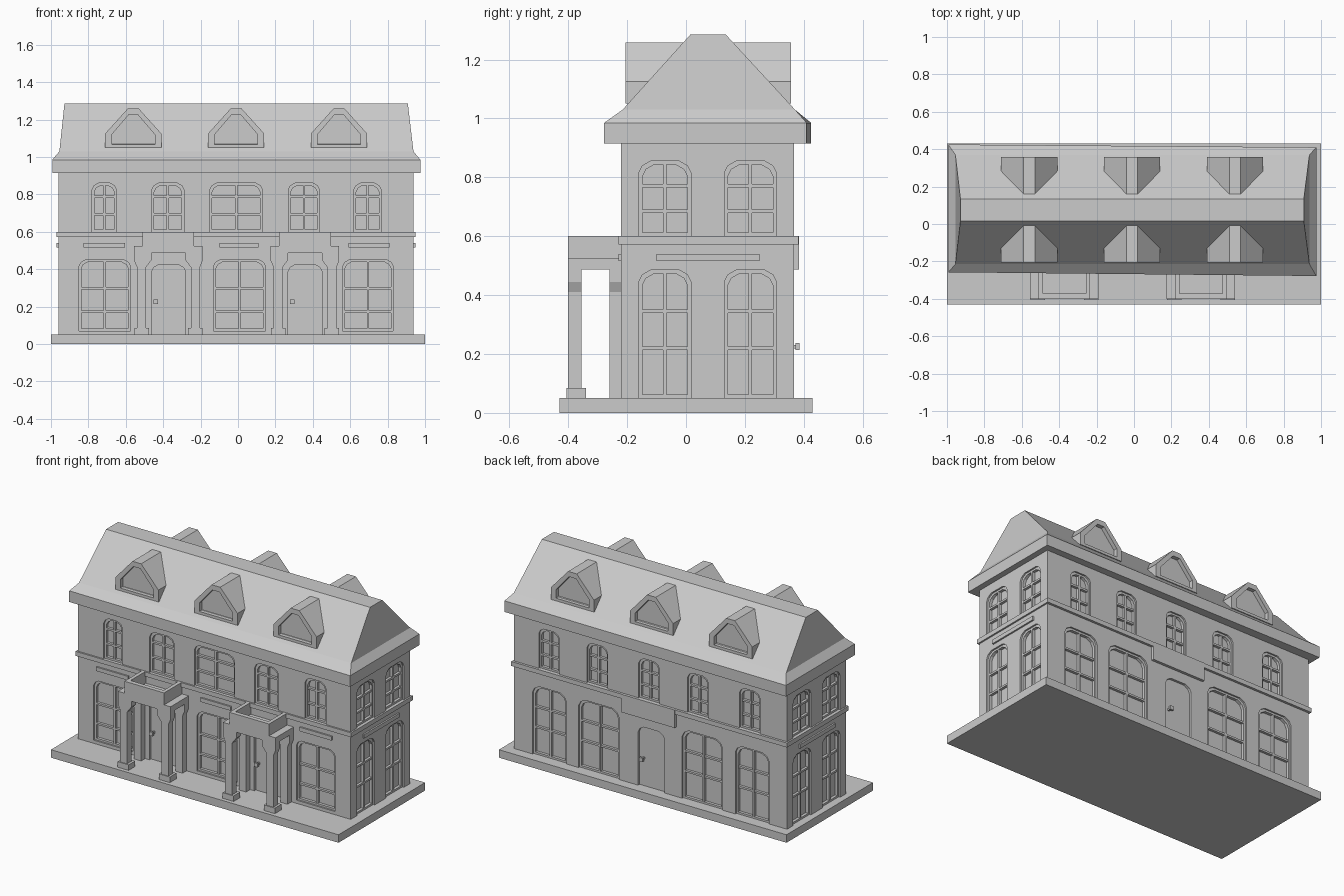
import bpy, bmesh

if "Cube" in bpy.data.objects:
    bpy.data.objects.remove(bpy.data.objects["Cube"])

def finish(name, bm):
    bmesh.ops.recalc_face_normals(bm, faces=bm.faces[:])
    me = bpy.data.meshes.new(name)
    bm.to_mesh(me)
    bm.free()
    ob = bpy.data.objects.new(name, me)
    bpy.context.collection.objects.link(ob)
    return ob

def loft(bm, rings, cap_start=True, cap_end=True):
    vs = [[bm.verts.new(p) for p in r] for r in rings]
    n = len(vs[0])
    for a, b in zip(vs, vs[1:]):
        for i in range(n):
            j = (i + 1) % n
            bm.faces.new((a[i], a[j], b[j], b[i]))
    if cap_start:
        bm.faces.new(vs[0])
    if cap_end:
        bm.faces.new(vs[-1])

def add_box(bm, x0, x1, y0, y1, z0, z1):
    loft(bm, [[(x0, y0, z), (x1, y0, z), (x1, y1, z), (x0, y1, z)] for z in (z0, z1)])

def box(name, *dims):
    bm = bmesh.new()
    add_box(bm, *dims)
    return finish(name, bm)

# wall frames: u along the wall, v up, d outward
XL, XR, YF, YB = -0.96, 0.938, -0.22, 0.367
WALL = {
    'front': lambda u, v, d: (u, YF - d, v),
    'back': lambda u, v, d: (u, YB + d, v),
    'right': lambda u, v, d: (XR + d, u, v),
    'left': lambda u, v, d: (XL - d, u, v),
}

def prism(bm, pts, d0, d1, wall):
    loft(bm, [[WALL[wall](u, v, d) for u, v in pts] for d in (d0, d1)])

def rect(u0, u1, v0, v1):
    return [(u0, v0), (u1, v0), (u1, v1), (u0, v1)]

def arch(u0, u1, v0, v1, c):
    return [(u0, v0), (u1, v0), (u1, v1 - c), (u1 - .3 * c, v1 - .4 * c), (u1 - c, v1),
            (u0 + c, v1), (u0 + .3 * c, v1 - .4 * c), (u0, v1 - c)]

# window lists: wall, u0, u1, v0, v1, chamfer, row fractions
wins = []
for u0, u1 in ((-.85, -.575), (-.13, .147), (.56, .83)):
    wins.append(('front', u0, u1, .07, .45, .035, (.27, .6)))
for u0, u1 in ((-.78, -.65), (-.46, -.29), (-.15, .13), (.27, .435), (.62, .765)):
    wins.append(('front', u0, u1, .6, .86, .035, (.36, .72)))
for w in ('left', 'right'):
    for u0, u1 in ((-.16, .017), (.13, .307)):
        wins.append((w, u0, u1, .05, .485, .04, (.39, .68)))
        wins.append((w, u0, u1, .6, .855, .04, (.33, .67)))
for u0, u1 in ((-.835, -.6), (-.51, -.23), (.21, .49), (.575, .81)):
    wins.append(('back', u0, u1, .05, .485, .045, (.39, .68)))
for c in (-.7, -.34, 0, .36, .695):
    wins.append(('back', c - .072, c + .072, .6, .855, .035, (.33, .67)))
doors = [('front', -.462, -.28), ('front', .267, .45), ('back', -.108, .077)]

# walls with recessed windows and doors
DEPTH = .028
walls = box('walls', XL, XR, YF, YB, .03, .95)
bm = bmesh.new()
for w, u0, u1, v0, v1, c, rows in wins:
    prism(bm, arch(u0, u1, v0, v1, c), -DEPTH, .05, w)
for w, u0, u1 in doors:
    prism(bm, arch(u0, u1, .05, .425, .04), -.015, .05, w)
cutter = finish('opening_cutter', bm)
cutter.hide_render = True
mod = walls.modifiers.new('openings', 'BOOLEAN')
mod.operation = 'DIFFERENCE'
mod.solver = 'EXACT'
mod.object = cutter
bpy.context.view_layer.objects.active = walls
bpy.ops.object.modifier_apply(modifier=mod.name)
bpy.data.objects.remove(cutter)

# window frames and glazing bars
bm = bmesh.new()
F, B = .012, .006
for w, u0, u1, v0, v1, c, rows in wins:
    outer = arch(u0, u1, v0, v1, c)
    inner = arch(u0 + F, u1 - F, v0 + F, v1 - F, c)
    m = WALL[w]
    loft(bm, [[m(u, v, -.01) for u, v in outer], [m(u, v, -.01) for u, v in inner],
              [m(u, v, -DEPTH) for u, v in inner]], False, False)
    cu = (u0 + u1) / 2
    prism(bm, rect(cu - B, cu + B, v0, v1), -DEPTH, -.011, w)
    for f in rows:
        v = v0 + f * (v1 - v0)
        prism(bm, rect(u0, u1, v - B, v + B), -DEPTH, -.012, w)
finish('window_frames', bm)

# door knobs
bm = bmesh.new()
for w, u in (('front', -.44), ('front', .29), ('back', .045)):
    for r, d0, d1 in ((.006, -.015, .005), (.012, .005, .018)):
        prism(bm, rect(u - r, u + r, .225 - r, .225 + r), d0, d1, w)
finish('door_knobs', bm)

# base slab, floor band, back lintel, raised strips
box('base', -1, 1, -.43, .43, 0, .05)
box('floor_band', -.97, .948, -.23, .382, .572, .6)
box('back_lintel', -.19, .18, .36, .384, .487, .6)
bm = bmesh.new()
for w, u0, u1 in (('front', -.825, -.605), ('front', -.1, .11), ('front', .59, .81),
                  ('left', -.1, .25), ('right', -.1, .25)):
    prism(bm, rect(u0, u1, .515, .54), -.01, .01, w)
finish('wall_strips', bm)

# porches: columns with flared heads, pilasters, beam and parapet
def porch(cx):
    bm = bmesh.new()
    for s in (-1, 1):
        prof = [(.12, .05), (.168, .05), (.168, .41), (.183, .445), (.183, .49), (.09, .49), (.09, .45), (.12, .41)]
        for d0, d1 in ((.135, .18), (0, .04)):
            prism(bm, [(cx + s * u, v) for u, v in prof], d0, d1, 'front')
        a, b = sorted((cx + s * .105, cx + s * .182))
        add_box(bm, a, b, -.405, -.34, .05, .085)
        a, b = sorted((cx + s * .138, cx + s * .115))
        add_box(bm, a, b, -.372, YF, .52, .6)
    add_box(bm, cx - .183, cx + .183, -.4, YF, .487, .525)
    add_box(bm, cx - .138, cx + .138, -.4, -.372, .52, .6)
    finish('porch', bm)

porch(-.372)
porch(.358)

# cornice and hipped roof
def ring(xl, xr, fl, fr, br, bl, z):
    return [(xl, fl, z), (xr, fr, z), (xr, br, z), (xl, bl, z)]

bm = bmesh.new()
loft(bm, [ring(-.993, .975, -.258, -.278, .41, .425, .915),
          ring(-.993, .975, -.258, -.278, .41, .425, .985),
          ring(-.955, .938, -.215, -.215, .37, .37, 1.03),
          ring(-.928, .908, .015, .015, .135, .135, 1.285)])
finish('roof', bm)

# dormers: recessed face, sides running back to the roof slope
def dormer_profile(cx, w, z0, z1, t, z2):
    return [(cx - w, z0), (cx + w, z0), (cx + w, z1), (cx + t, z2), (cx - t, z2), (cx - w, z1)]

for cx in (-.56, -.01, .54):
    outer = dormer_profile(cx, .15, 1.05, 1.125, .03, 1.258)
    inner = dormer_profile(cx, .115, 1.067, 1.12, .024, 1.226)
    for side, y0, s in (('front', -.205, 1), ('back', .357, -1)):
        bm = bmesh.new()
        slope = lambda z: (-.21 if s > 0 else .365) + s * (z - 1.03) * .92
        loft(bm, [[(x, slope(z), z) for x, z in outer], [(x, y0, z) for x, z in outer],
                  [(x, y0, z) for x, z in inner], [(x, y0 + s * .025, z) for x, z in inner]], False, True)
        finish(side + '_dormer', bm)
